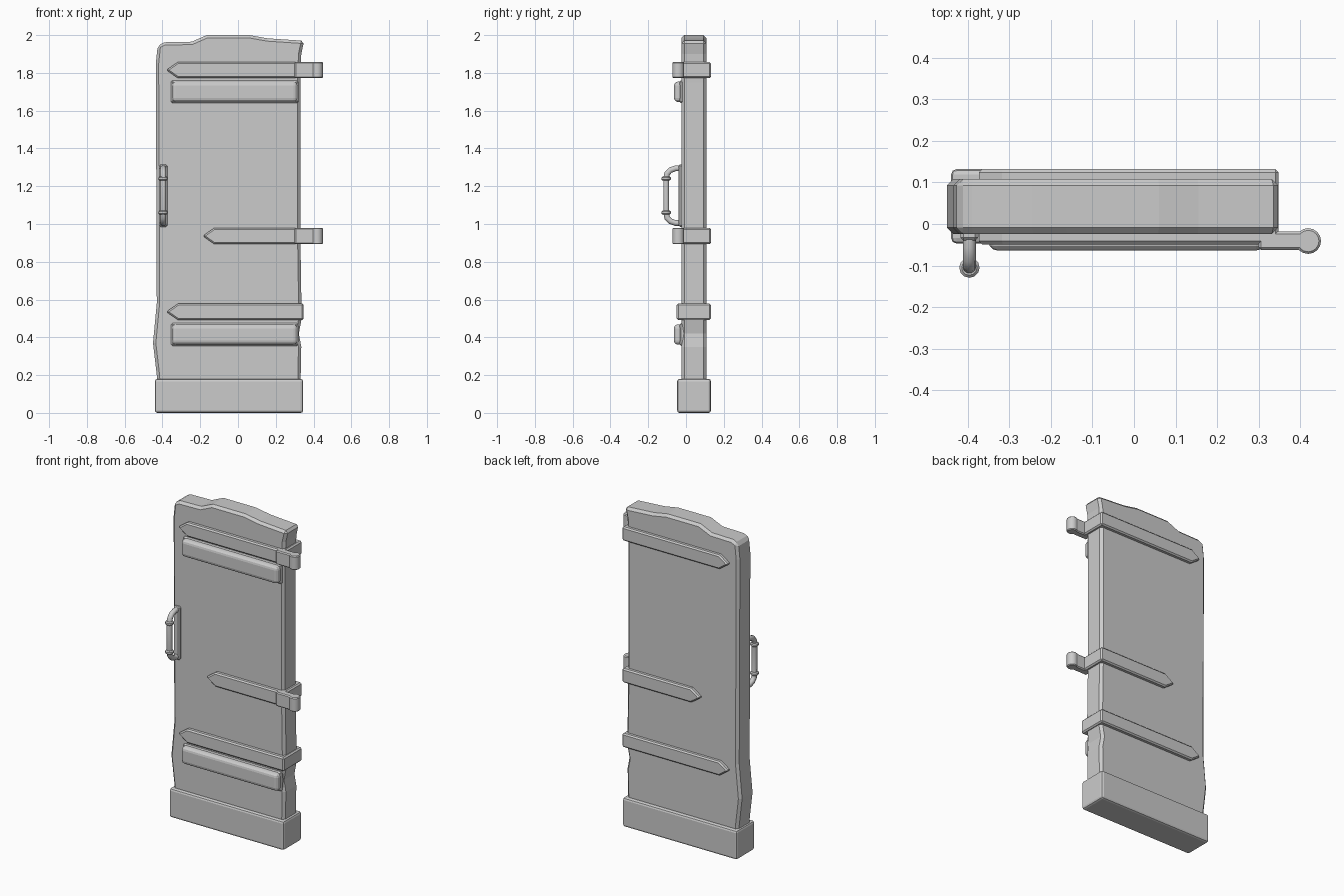
import bpy, bmesh, math

if "Cube" in bpy.data.objects:
    bpy.data.objects.remove(bpy.data.objects["Cube"])


def finish(ob, bevel=0.0, segments=1, smooth=False):
    """Apply an optional edge bevel and optional smooth shading."""
    if bevel:
        mod = ob.modifiers.new("edge_bevel", 'BEVEL')
        mod.width = bevel
        mod.segments = segments
        mod.limit_method = 'ANGLE'
        mod.angle_limit = math.radians(50)
    if smooth:
        bpy.ops.object.select_all(action='DESELECT')
        ob.select_set(True)
        bpy.context.view_layer.objects.active = ob
        bpy.ops.object.shade_smooth_by_angle(angle=math.radians(40))
    return ob


def prism(name, outline, y0, y1, bevel=0.0, segments=1):
    """Extrude an (x, z) outline from y0 to y1."""
    bm = bmesh.new()
    face = bm.faces.new([bm.verts.new((x, y0, z)) for x, z in outline])
    ext = bmesh.ops.extrude_face_region(bm, geom=[face])
    for v in ext["geom"]:
        if isinstance(v, bmesh.types.BMVert):
            v.co.y = y1
    bmesh.ops.recalc_face_normals(bm, faces=bm.faces)
    mesh = bpy.data.meshes.new(name)
    bm.to_mesh(mesh)
    bm.free()
    ob = bpy.data.objects.new(name, mesh)
    bpy.context.collection.objects.link(ob)
    return finish(ob, bevel, segments)


def box(name, x0, x1, y0, y1, z0, z1, bevel=0.0, segments=1):
    return prism(name, [(x0, z0), (x1, z0), (x1, z1), (x0, z1)], y0, y1, bevel, segments)


def cylinder(name, loc, radius, depth, bevel=0.0, sides=16):
    bpy.ops.mesh.primitive_cylinder_add(vertices=sides, radius=radius, depth=depth, location=loc)
    ob = bpy.context.object
    ob.name = name
    return finish(ob, bevel, 1, True)


# Weathered door slab with an uneven outline
prism("door_slab", [
    (-0.425, 0.10), (0.33, 0.10), (0.335, 0.35), (0.322, 0.42), (0.337, 0.50),
    (0.33, 0.95), (0.33, 1.75), (0.335, 1.90), (0.35, 1.97), (0.155, 1.983),
    (0.06, 2.0), (-0.165, 2.0), (-0.245, 1.965), (-0.39, 1.962), (-0.425, 1.945),
    (-0.435, 1.85), (-0.43, 0.58), (-0.45, 0.37), (-0.43, 0.20)],
    -0.024, 0.108, 0.015)

# Kick plate around the foot
box("kick_plate", -0.44, 0.345, -0.047, 0.132, 0, 0.18, 0.013, 2)

# Pointed straps wrapping both faces; the upper two carry hinge knuckles
for label, z0, z1, tip, hinged in (("top", 1.772, 1.858, -0.38, True),
                                   ("middle", 0.893, 0.98, -0.187, True),
                                   ("lower", 0.492, 0.578, -0.38, False)):
    zm = (z0 + z1) / 2
    prism(label + "_strap", [(tip, zm), (tip + 0.062, z0), (0.348, z0),
                             (0.348, z1), (tip + 0.062, z1)], -0.049, 0.132, 0.008)
    if hinged:
        box(label + "_hinge_arm", 0.30, 0.42, -0.062, -0.018, z0, z1, 0.006)
        cylinder(label + "_hinge_barrel", (0.419, -0.041, zm), 0.031, z1 - z0, 0.005)

# Rounded cross boards on the front, each in a thin tray
for label, z0, z1 in (("upper", 1.64, 1.76), ("lower", 0.355, 0.475)):
    box(label + "_board_base", -0.355, 0.32, -0.035, 0.0, z0, z1, 0.008)
    box(label + "_board", -0.35, 0.315, -0.064, 0.0, z0 + 0.006, z1 - 0.006, 0.022, 3)

# Handle back plate
hx, hy = -0.396, -0.105
box("handle_plate", hx - 0.022, hx + 0.022, -0.04, -0.01, 0.985, 1.315, 0.008)

# Handle tube, mirrored about its mid height
half = [(-0.02, 0.145), (-0.055, 0.145), (-0.083, 0.135), (-0.100, 0.117), (hy, 0.09)]
path = half + [(y, -h) for y, h in reversed(half)]
curve = bpy.data.curves.new("handle_bar", 'CURVE')
curve.dimensions = '3D'
curve.bevel_depth = 0.016
curve.bevel_resolution = 3
curve.use_fill_caps = True
spline = curve.splines.new('POLY')
spline.points.add(len(path) - 1)
for p, (y, h) in zip(spline.points, path):
    p.co = (hx, y, 1.15 + h, 1)
bar = bpy.data.objects.new("handle_bar", curve)
bpy.context.collection.objects.link(bar)
bpy.ops.object.select_all(action='DESELECT')
bar.select_set(True)
bpy.context.view_layer.objects.active = bar
bpy.ops.object.convert(target='MESH')
finish(bpy.context.object, smooth=True)

# Handle collars
for label, s in (("upper", 1), ("lower", -1)):
    cylinder(label + "_handle_collar", (hx, hy, 1.15 + s * 0.09), 0.0245, 0.022, 0.006, 12)
